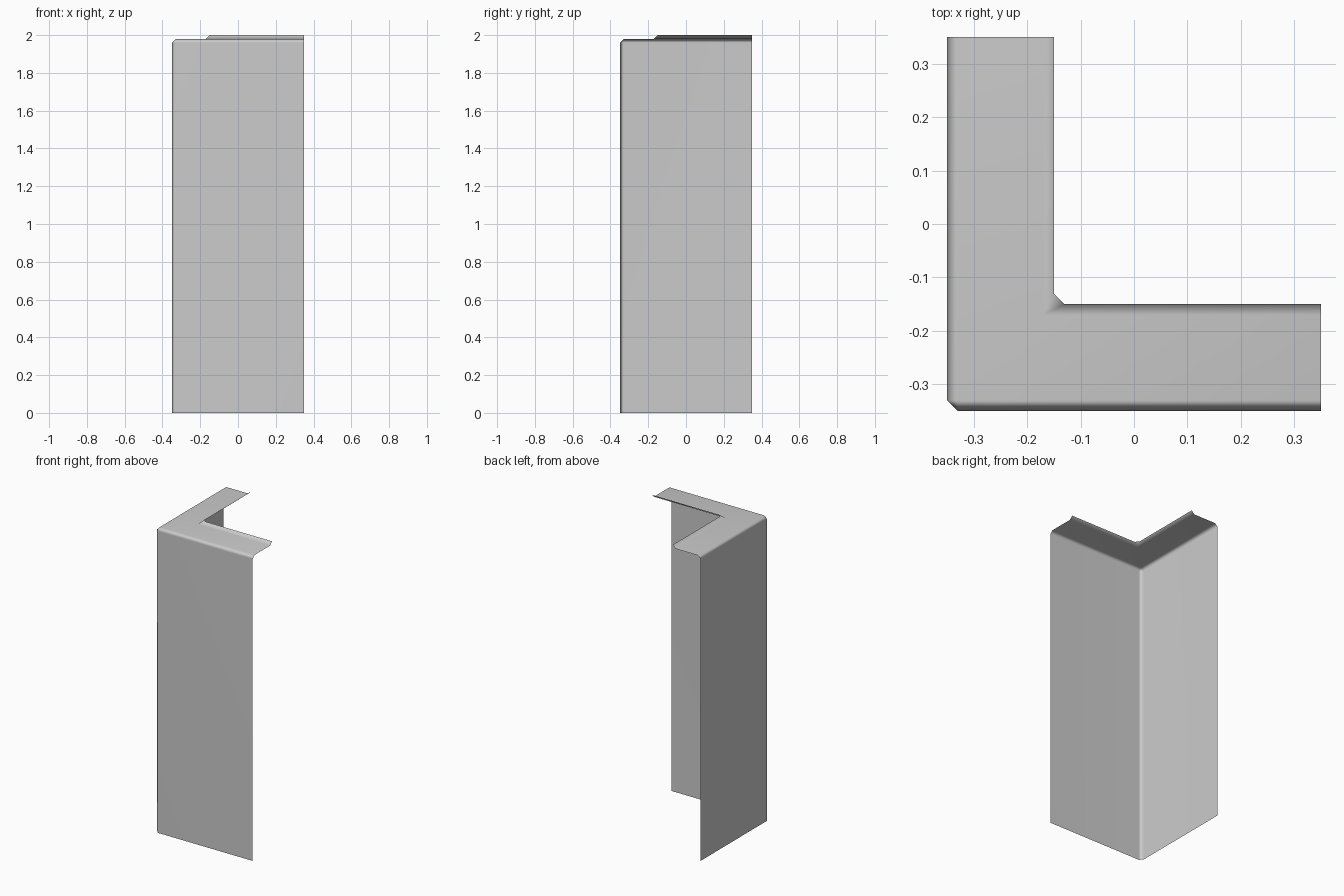
import bpy, bmesh

if "Cube" in bpy.data.objects:
    bpy.data.objects.remove(bpy.data.objects["Cube"])

# Cross-section: (inset from outer wall, height, corner chamfer)
PROFILE = [(0.0, 0.0, 0.02), (0.0, 1.96, 0.02), (0.02, 1.98, 0.0),
           (0.18, 1.98, 0.0), (0.20, 2.0, 0.02)]
H = 0.35


def corner_path(inset, z, chamfer):
    """L-shaped row of points running down the left arm and along the front."""
    k = -H + inset
    return [(k, H, z), (k, k + chamfer, z), (k + chamfer, k, z), (H, k, z)]


# Corner wall trim: sweep the profile around the corner
bm = bmesh.new()
rows = [[bm.verts.new(p) for p in corner_path(*pt)] for pt in PROFILE]
for low, high in zip(rows, rows[1:]):
    for i in range(3):
        bm.faces.new((low[i], low[i + 1], high[i + 1], high[i]))
bmesh.ops.remove_doubles(bm, verts=bm.verts, dist=1e-5)

mesh = bpy.data.meshes.new("corner_wall")
bm.to_mesh(mesh)
bm.free()
wall = bpy.data.objects.new("corner_wall", mesh)
bpy.context.collection.objects.link(wall)

# Smooth chamfers with flat-looking main faces
for poly in mesh.polygons:
    poly.use_smooth = True
weighted = wall.modifiers.new("weighted_normals", 'WEIGHTED_NORMAL')
weighted.keep_sharp = True
